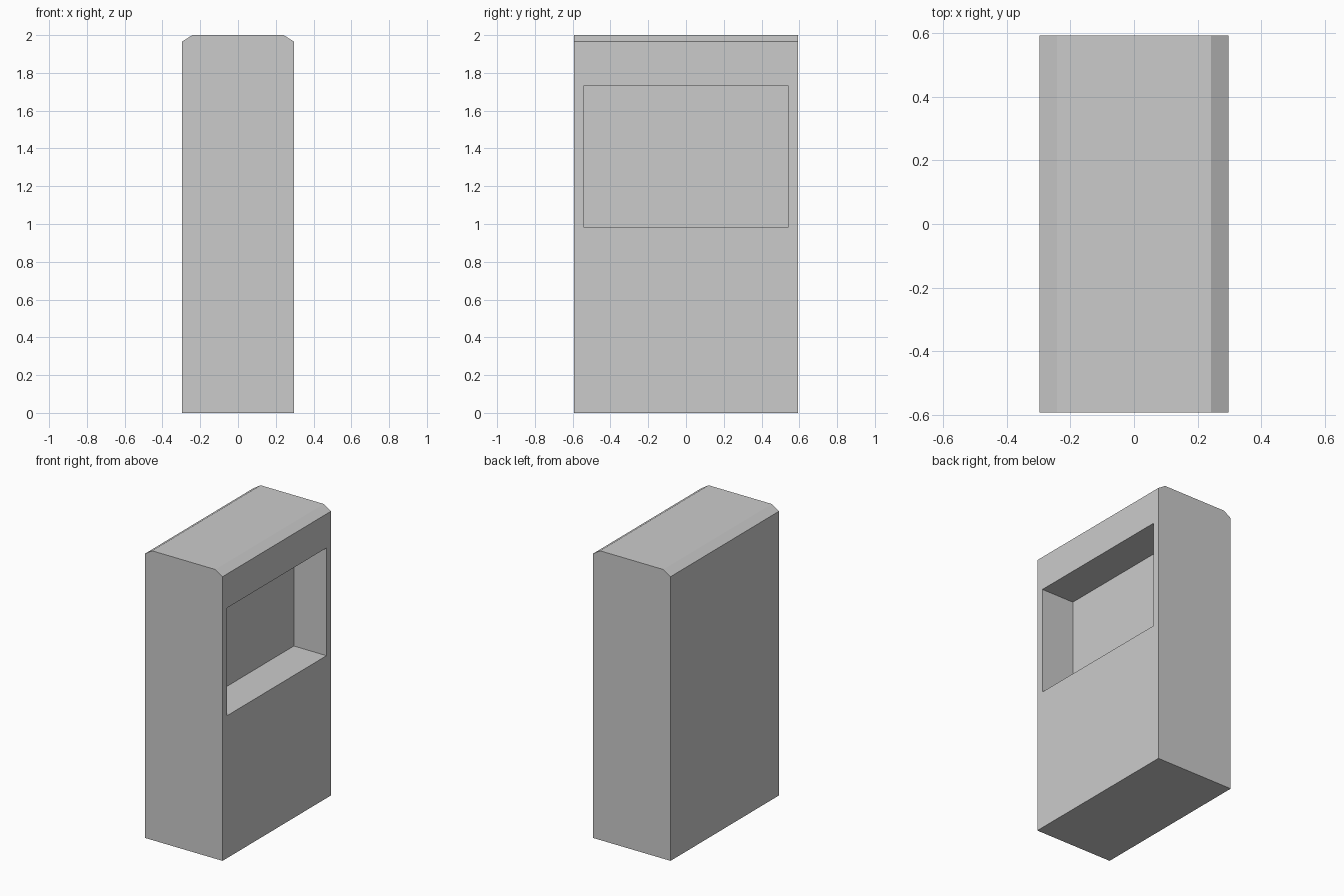
import bpy
import bmesh
from mathutils import Vector

default = bpy.data.objects.get("Cube")
if default:
    bpy.data.objects.remove(default, do_unlink=True)

WIDTH, DEPTH, HEIGHT = 0.594, 1.186, 2.0
CHAMFER_X, CHAMFER_Z = 0.055, 0.035

# Single plain grey
grey = bpy.data.materials.new("plain_grey")
grey.use_nodes = True
colour = (0.6, 0.6, 0.6, 1)
grey.diffuse_color = colour
grey.node_tree.nodes["Principled BSDF"].inputs["Base Color"].default_value = colour


def extruded(name, profile, y0, y1):
    """Solid from an xz profile swept along y."""
    bm = bmesh.new()
    face = bm.faces.new([bm.verts.new((x, y0, z)) for x, z in profile])
    swept = bmesh.ops.extrude_face_region(bm, geom=[face])["geom"]
    verts = [v for v in swept if isinstance(v, bmesh.types.BMVert)]
    bmesh.ops.translate(bm, verts=verts, vec=Vector((0, y1 - y0, 0)))
    bmesh.ops.recalc_face_normals(bm, faces=bm.faces)
    mesh = bpy.data.meshes.new(name)
    bm.to_mesh(mesh)
    bm.free()
    mesh.materials.append(grey)
    obj = bpy.data.objects.new(name, mesh)
    bpy.context.collection.objects.link(obj)
    return obj


# Cabinet with sloped upper edges, mirrored profile
side = [(WIDTH / 2, 0), (WIDTH / 2, HEIGHT - CHAMFER_Z),
        (WIDTH / 2 - CHAMFER_X, HEIGHT)]
profile = side + [(-x, z) for x, z in reversed(side)]
cabinet = extruded("cabinet", profile, -DEPTH / 2, DEPTH / 2)

# Rectangular recess in the +x side
inner, outer = WIDTH / 2 - 0.25, WIDTH / 2 + 0.1
bottom, top = 0.985, 1.73
cutter = extruded("recess_cutter",
                  [(inner, bottom), (outer, bottom), (outer, top), (inner, top)],
                  -0.543, 0.543)
cutter.hide_render = True

cut = cabinet.modifiers.new("recess", 'BOOLEAN')
cut.operation = 'DIFFERENCE'
cut.solver = 'EXACT'
cut.object = cutter
bpy.context.view_layer.objects.active = cabinet
bpy.ops.object.modifier_apply(modifier=cut.name)
bpy.data.objects.remove(cutter, do_unlink=True)
